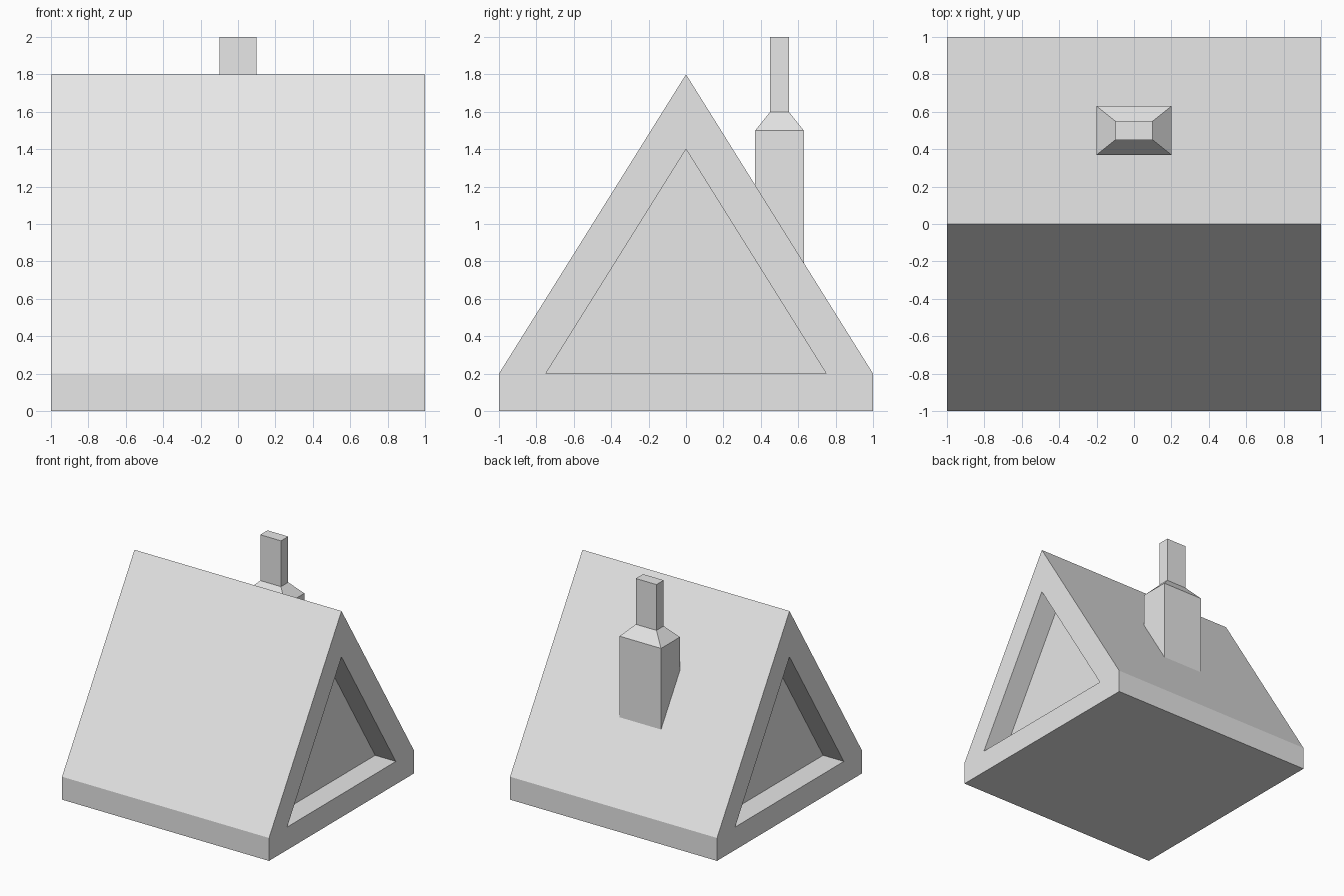
import bpy, bmesh

if "Cube" in bpy.data.objects:
    bpy.data.objects.remove(bpy.data.objects["Cube"])

grey = bpy.data.materials.new("light_grey")
grey.diffuse_color = (0.8, 0.8, 0.8, 1)
grey.use_nodes = True
grey.node_tree.nodes["Principled BSDF"].inputs["Base Color"].default_value = grey.diffuse_color


def finish(bm, name):
    me = bpy.data.meshes.new(name)
    bm.to_mesh(me)
    bm.free()
    me.materials.append(grey)
    ob = bpy.data.objects.new(name, me)
    bpy.context.collection.objects.link(ob)
    return ob


def bridge(bm, a, b):
    n = len(a)
    for i in range(n):
        j = (i + 1) % n
        bm.faces.new((a[i], a[j], b[j], b[i]))


# A-frame house body with a recessed triangular gable at each end
OUTER = [(-1, 0), (1, 0), (1, 0.2), (0, 1.8), (-1, 0.2)]
GABLE = [(-0.75, 0.2), (0.75, 0.2), (0, 1.4)]
RING = [("o0", "o1", "g1", "g0"), ("o1", "o2", "g1"), ("o2", "o3", "g2", "g1"),
        ("o3", "o4", "g0", "g2"), ("o4", "o0", "g0")]
RECESS = 0.2

bm = bmesh.new()
ends = []
for s in (-1, 1):
    def loop(profile, x):
        return [bm.verts.new((x, y, z)) for y, z in profile]
    outer, rim = loop(OUTER, s), loop(GABLE, s)
    inner = loop(GABLE, s * (1 - RECESS))
    pick = {"o": outer, "g": rim}
    for face in RING:
        bm.faces.new([pick[k[0]][int(k[1])] for k in face])
    bridge(bm, rim, inner)
    bm.faces.new(inner)
    ends.append(outer)
bridge(bm, *ends)
bmesh.ops.recalc_face_normals(bm, faces=bm.faces)
finish(bm, "house_body")

# Chimney: stack resting on the back roof slope, tapered shoulder, slim flue
bm = bmesh.new()
CY = 0.5


def roof_z(y):
    return 1.8 - 1.6 * abs(y)


def rect(hx, hy, height):
    return [bm.verts.new((sx * hx, CY + sy * hy, height(CY + sy * hy)))
            for sx, sy in ((-1, -1), (1, -1), (1, 1), (-1, 1))]


rings = [rect(0.2, 0.13, roof_z),
         rect(0.2, 0.13, lambda y: 1.5),
         rect(0.1, 0.05, lambda y: 1.6),
         rect(0.1, 0.05, lambda y: 2.0)]
for a, b in zip(rings, rings[1:]):
    bridge(bm, a, b)
bm.faces.new(rings[-1])
finish(bm, "chimney")
